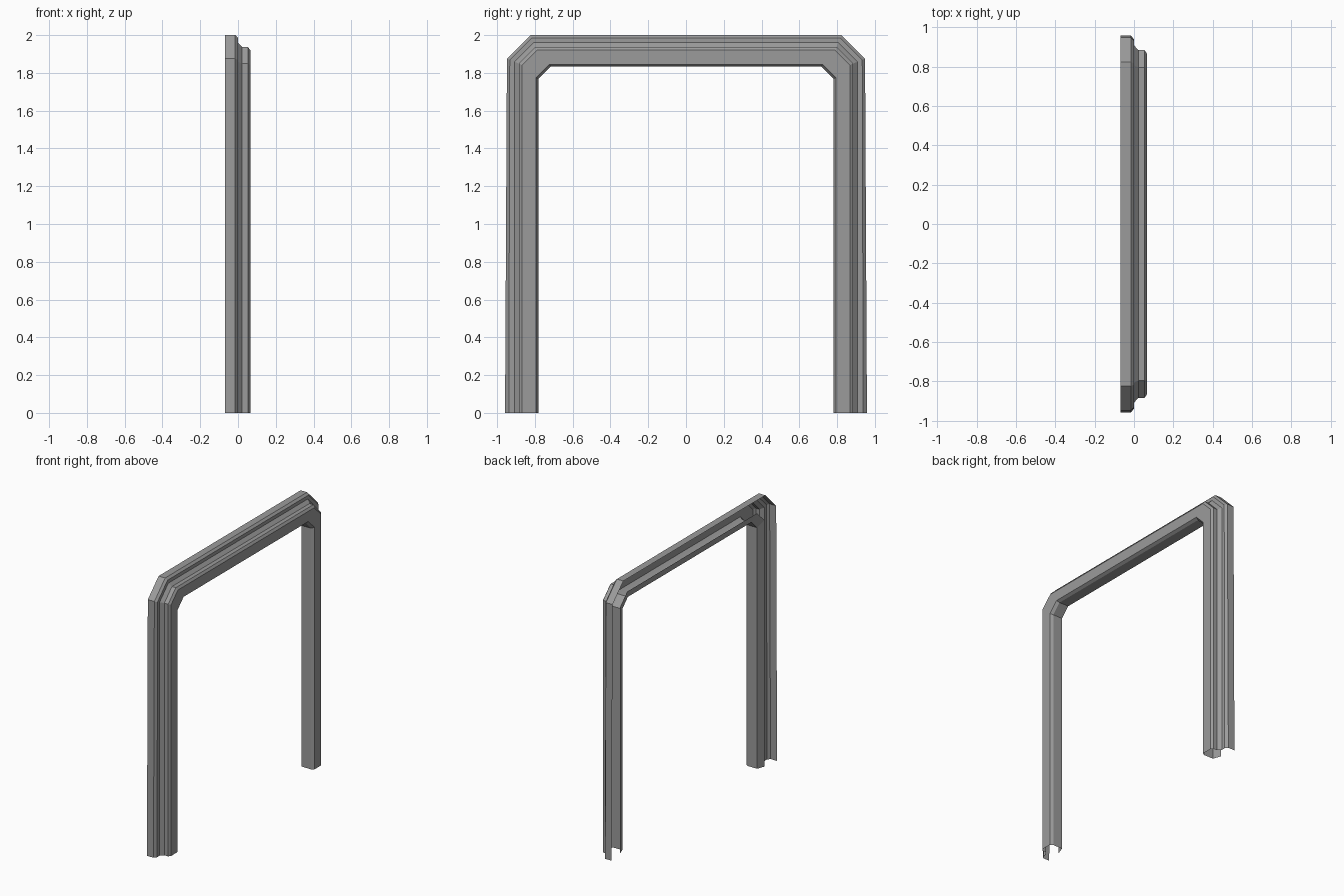
import bpy, bmesh

cube = bpy.data.objects.get("Cube")
if cube:
    bpy.data.objects.remove(cube, do_unlink=True)

# Single grey material
grey = bpy.data.materials.new("matte grey")
grey.use_nodes = True
colour = (0.33, 0.33, 0.33, 1)
grey.diffuse_color = colour
grey.node_tree.nodes["Principled BSDF"].inputs["Base Color"].default_value = colour

# Moulding profile: depth x, inset from the outer edge, corner shift, flare at the foot
PROFILE = [
    (-0.068, 0.0, 0.0, 0.01),
    (-0.015, 0.0, 0.0, 0.01),
    (0.0, 0.015, 0.006, 0.005),
    (0.0, 0.04, 0.016, 0),
    (0.022, 0.063, 0.026, 0),
    (0.053, 0.063, 0.026, 0),
    (0.065, 0.08, 0.033, 0),
    (0.065, 0.155, 0.1, 0),
    (0.045, 0.167, 0.107, 0),
    (-0.03, 0.167, 0.107, 0),
    (-0.05, 0.11, 0.07, 0),
]
HALF_WIDTH, HEIGHT, CHAMFER = 0.948, 2.0, 0.125


def arch_path(x, inset, shift, flare):
    """Points of one moulding line, from the right foot over the top to the left foot."""
    y, z = HALF_WIDTH - inset, HEIGHT - inset
    half = [(y + flare, 0),
            (y, HEIGHT - CHAMFER - shift),
            (HALF_WIDTH - CHAMFER - shift, z)]
    return [(x, -a, b) for a, b in half] + [(x, a, b) for a, b in reversed(half)]


# Sweep the open moulding along the arch
bm = bmesh.new()
lines = [[bm.verts.new(p) for p in arch_path(*row)] for row in PROFILE]
for outer, inner in zip(lines, lines[1:]):
    for i in range(len(outer) - 1):
        bm.faces.new((outer[i], inner[i], inner[i + 1], outer[i + 1]))

# Point the faces outwards
bm.normal_update()
front = max(bm.faces, key=lambda f: f.calc_center_median().x)
if front.normal.x < 0:
    bmesh.ops.reverse_faces(bm, faces=bm.faces[:])

mesh = bpy.data.meshes.new("door_frame")
bm.to_mesh(mesh)
bm.free()
mesh.materials.append(grey)
frame = bpy.data.objects.new("door_frame", mesh)
bpy.context.collection.objects.link(frame)
